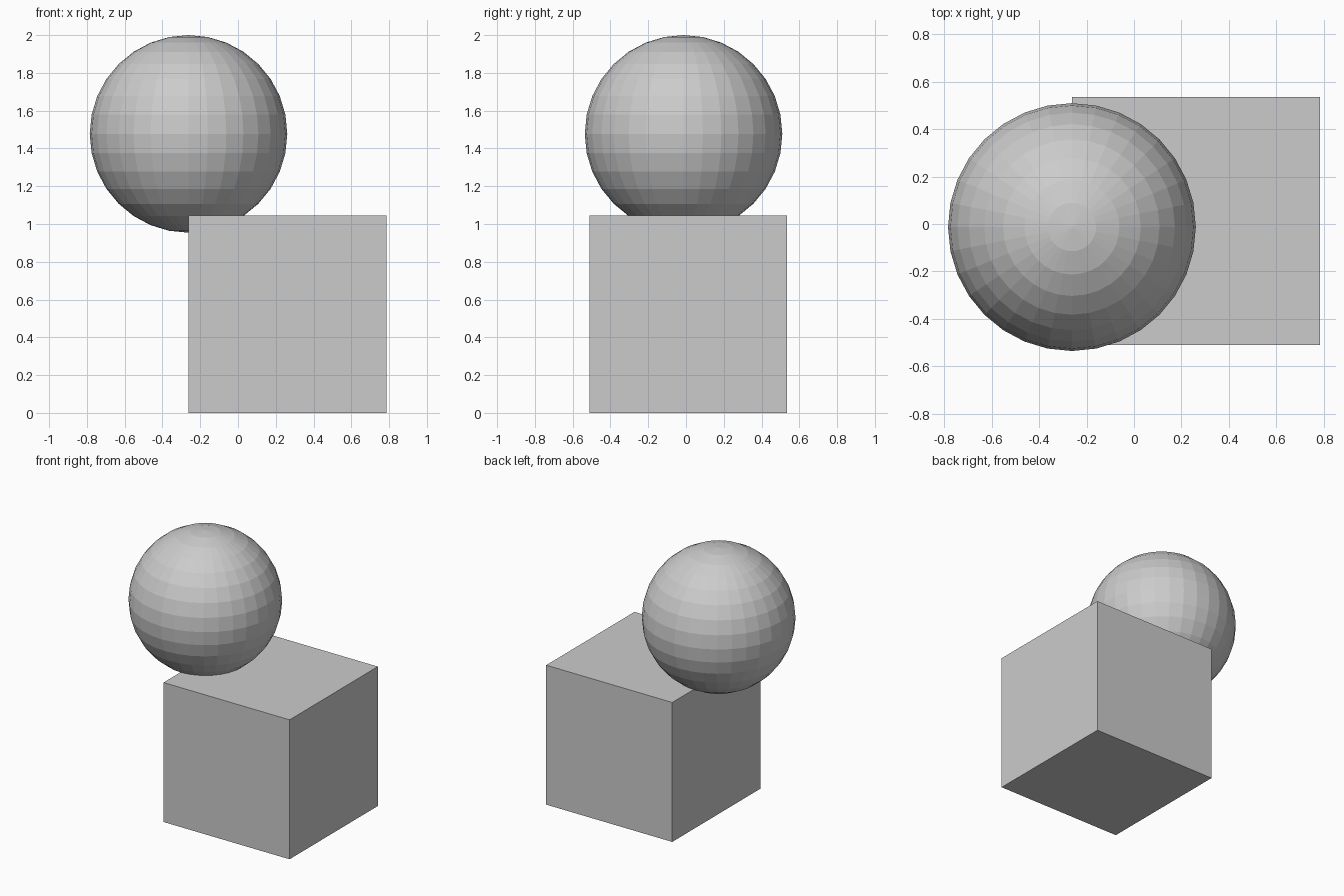
import bpy

if "Cube" in bpy.data.objects:
    bpy.data.objects.remove(bpy.data.objects["Cube"])

R = 0.523  # sphere radius and half the cube's edge

# Cube base
bpy.ops.mesh.primitive_cube_add(size=2 * R, location=(0.262, 0.013, R))
bpy.context.object.name = "cube_base"

# Faceted ball sunk slightly into the top left edge of the cube
bpy.ops.mesh.primitive_uv_sphere_add(segments=32, ring_count=16, radius=R,
                                     location=(-0.262, -0.013, 2 - R))
bpy.context.object.name = "ball"
bpy.ops.object.shade_flat()
